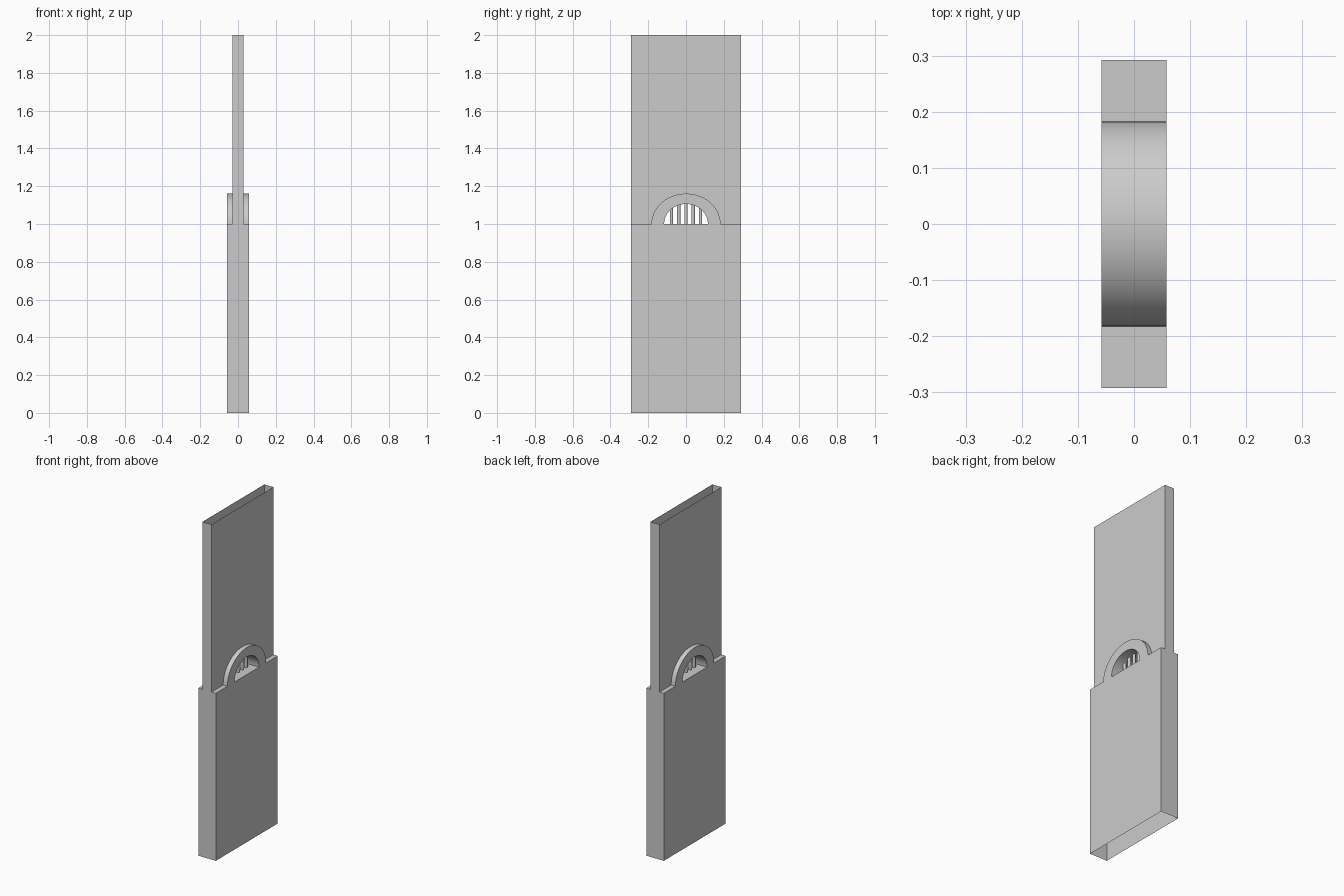
import bpy, bmesh, math

if "Cube" in bpy.data.objects:
    bpy.data.objects.remove(bpy.data.objects["Cube"])

W = 0.292          # half width along y
LOW, UP = 0.058, 0.03   # half thickness of base and upper wall
Z0 = 1.0           # ledge height
SEG = 24


def arc(ry, rz):
    """Half ellipse from +y to -y, standing on the ledge."""
    return [(ry * math.cos(math.pi * i / SEG), Z0 + rz * math.sin(math.pi * i / SEG))
            for i in range(SEG + 1)]


def finish(name, bm, smooth=False):
    bmesh.ops.remove_doubles(bm, verts=bm.verts, dist=1e-5)
    bmesh.ops.recalc_face_normals(bm, faces=bm.faces)
    me = bpy.data.meshes.new(name)
    bm.to_mesh(me)
    bm.free()
    ob = bpy.data.objects.new(name, me)
    bpy.context.collection.objects.link(ob)
    if smooth:
        bpy.ops.object.select_all(action='DESELECT')
        ob.select_set(True)
        bpy.context.view_layer.objects.active = ob
        bpy.ops.object.shade_smooth_by_angle(angle=math.radians(35))
    return ob


def quad(bm, pts):
    bm.faces.new([bm.verts.new(p) for p in pts])


# Lower wall: four sides and a ledge, open underneath
bm = bmesh.new()
bmesh.ops.create_cube(bm, size=1)
for v in bm.verts:
    v.co = (v.co.x * 2 * LOW, v.co.y * 2 * W, v.co.z + 0.5)
bottom = [f for f in bm.faces if f.calc_center_median().z < 0.01]
bmesh.ops.delete(bm, geom=bottom, context='FACES_ONLY')
finish("lower_wall", bm)

# Upper wall: two panels notched around the arch plus two ends, open on top
OUT, INN = arc(0.183, 0.161), arc(0.116, 0.106)
bm = bmesh.new()
for x in (-UP, UP):
    outline = [(W, Z0)] + OUT + [(-W, Z0), (-W, 2), (W, 2)]
    quad(bm, [(x, y, z) for y, z in outline])
for y in (-W, W):
    quad(bm, [(-UP, y, Z0), (UP, y, Z0), (UP, y, 2), (-UP, y, 2)])
finish("upper_wall", bm)

# Arch ring through the wall
bm = bmesh.new()
for i in range(SEG):
    (a, b), (c, d) = OUT[i:i + 2], INN[i:i + 2]
    for x in (-LOW, LOW):
        quad(bm, [(x, *a), (x, *b), (x, *d), (x, *c)])
    for p, q in ((a, b), (c, d)):
        quad(bm, [(-LOW, *p), (LOW, *p), (LOW, *q), (-LOW, *q)])
finish("arch", bm, True)

# Vertical window bars
for k in range(-2, 3):
    y = k * 0.0385
    h = 0.106 * math.sqrt(1 - (y / 0.116) ** 2) + 0.006
    bm = bmesh.new()
    bmesh.ops.create_cone(bm, segments=12, radius1=0.009, radius2=0.009,
                          depth=h, cap_ends=False)
    bmesh.ops.translate(bm, verts=bm.verts, vec=(0, y, Z0 + h / 2))
    finish(f"window_bar_{k + 3}", bm, True)
